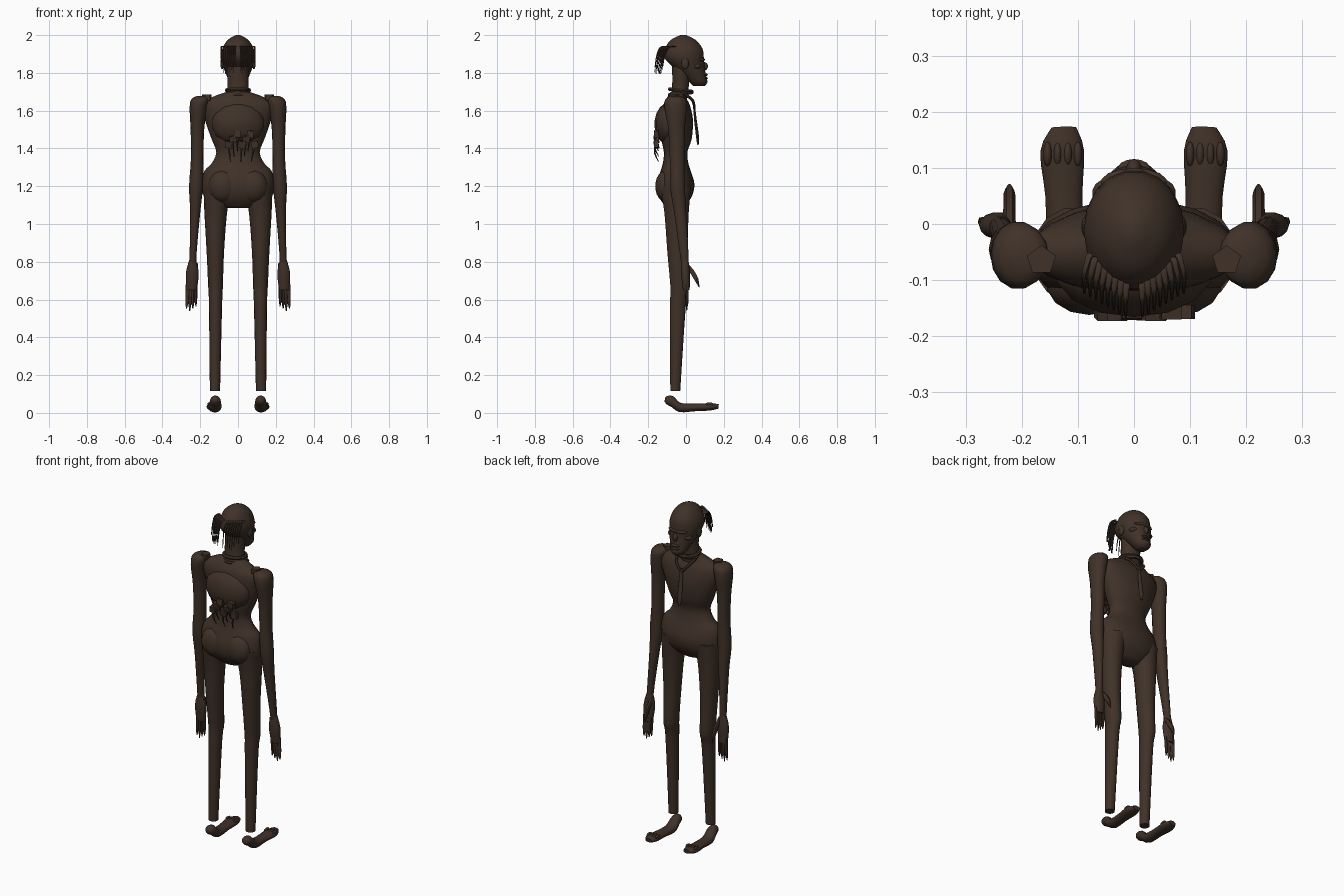
import bpy, math, random
from mathutils import Vector, Matrix

cube = bpy.data.objects.get("Cube")
if cube:
    bpy.data.objects.remove(cube, do_unlink=True)
random.seed(4)

skin = bpy.data.materials.new("dark brown")
skin.use_nodes = True
brown = (0.05, 0.031, 0.021, 1)
skin.diffuse_color = brown
skin.node_tree.nodes["Principled BSDF"].inputs["Base Color"].default_value = brown


def finish(obj, name, angle=50):
    """Name, colour and smooth an object."""
    obj.name = name
    obj.data.materials.clear()
    obj.data.materials.append(skin)
    bpy.ops.object.select_all(action='DESELECT')
    obj.select_set(True)
    bpy.context.view_layer.objects.active = obj
    bpy.ops.object.shade_smooth_by_angle(angle=math.radians(angle))
    return obj


def spline(rows, steps):
    """Pass a smooth curve through rows of numbers."""
    rows = [Vector(r) for r in rows]
    out = []
    for i in range(len(rows) - 1):
        a, b = rows[max(i - 1, 0)], rows[i]
        c, d = rows[i + 1], rows[min(i + 2, len(rows) - 1)]
        for s in range(steps):
            t = s / steps
            out.append(b + (c - a) * (t / 2)
                       + (a * 2 - b * 5 + c * 4 - d) * (t * t / 2)
                       + (b * 3 - a - c * 3 + d) * (t ** 3 / 2))
    return out + [rows[-1]]


def loft(name, rows, sides=14, steps=3, level=False, power=1):
    """Skin ellipses (x, y, z, radius, depth); level keeps the rings flat."""
    rings = spline(rows, steps)
    way = Vector(rows[-1][:3]) - Vector(rows[0][:3])
    turn = Matrix.Identity(3) if level else way.to_track_quat('Z', 'Y').to_matrix()
    soft = lambda v: math.copysign(abs(v) ** power, v)
    verts, faces = [], []
    for x, y, z, rx, ry in rings:
        for k in range(sides):
            a = math.tau * k / sides
            verts.append(Vector((x, y, z)) + turn @ Vector(
                (soft(math.cos(a)) * rx, soft(math.sin(a)) * ry, 0)))
    for i in range(len(rings) - 1):
        for k in range(sides):
            n = (k + 1) % sides
            faces.append((i * sides + k, i * sides + n,
                          (i + 1) * sides + n, (i + 1) * sides + k))
    faces.append(tuple(reversed(range(sides))))
    faces.append(tuple(range(len(verts) - sides, len(verts))))
    if level and way.z < 0:
        faces = [f[::-1] for f in faces]
    mesh = bpy.data.meshes.new(name)
    mesh.from_pydata(verts, [], faces)
    obj = bpy.data.objects.new(name, mesh)
    bpy.context.collection.objects.link(obj)
    return finish(obj, name)


def ball(name, place, size, tilt=(0, 0, 0)):
    bpy.ops.mesh.primitive_uv_sphere_add(segments=14, ring_count=9, location=place, rotation=tilt)
    obj = bpy.context.object
    obj.scale = size
    return finish(obj, name)


def box(name, place, size, tilt=(0, 0, 0)):
    bpy.ops.mesh.primitive_cube_add(size=1, location=place, rotation=tilt)
    obj = bpy.context.object
    obj.scale = size
    return finish(obj, name, 20)


def cord(name, points, thick, end=None):
    """Round cord through points, tapering to the end thickness."""
    end = thick if end is None else end
    last = len(points) - 1
    rows = []
    for i, p in enumerate(points):
        r = thick + (end - thick) * i / last
        rows.append((*p, r, r))
    return loft(name, rows, sides=6)


# Trunk
loft("torso", [(0, -.06, 1.085, .07, .04), (0, -.057, 1.14, .175, .085),
               (0, -.055, 1.21, .19, .1), (0, -.055, 1.28, .178, .08),
               (0, -.055, 1.32, .14, .068), (0, -.055, 1.38, .115, .062),
               (0, -.05, 1.45, .14, .08), (0, -.045, 1.55, .175, .082),
               (0, -.05, 1.63, .19, .07), (0, -.05, 1.67, .14, .05),
               (0, -.04, 1.7, .06, .04)], sides=20, level=True)
ball("back_hump", (0, -.085, 1.53), (.143, .082, .115))
loft("neck", [(0, -.045, 1.65, .075, .05), (0, -.03, 1.72, .056, .045),
              (0, -.025, 1.84, .06, .05)], level=True)

# Head
loft("head", [(0, .068, 1.73, .025, .03), (0, .066, 1.75, .045, .048),
              (0, .045, 1.785, .06, .062), (0, .015, 1.83, .077, .085),
              (0, -.01, 1.88, .09, .106), (0, -.012, 1.93, .082, .1),
              (0, -.015, 1.975, .054, .066), (0, -.015, 2, .012, .015)],
     sides=18, level=True)
ball("nose", (0, .098, 1.835), (.014, .018, .022))
ball("brow", (0, .075, 1.87), (.06, .025, .014))
for z in (1.772, 1.79):
    ball("lip", (0, .098, z), (.03, .018, .008))

# Neck rings and hanging pendant
for z, tilt in ((1.69, .1), (1.708, -.1)):
    bpy.ops.mesh.primitive_torus_add(major_radius=.06, minor_radius=.01, major_segments=18,
                                     minor_segments=6, location=(0, -.028, z), rotation=(tilt, 0, 0))
    finish(bpy.context.object, "neck_ring")
for s in (-1, 1):
    cord("pendant_cord", [(s * .06, -.01, 1.69), (s * .04, .035, 1.655), (0, .045, 1.61)], .008)
loft("pendant", [(0, .042, 1.63, .01, .006), (0, .05, 1.55, .013, .008),
                 (0, .06, 1.47, .015, .009), (0, .064, 1.42, .008, .006)], sides=6)

# Mirrored limbs
for s, side in ((1, "left_"), (-1, "right_")):
    def limb(name, rows, **opts):
        return loft(side + name, [(s * r[0], *r[1:]) for r in rows], **opts)

    ball(side + "buttock", (s * .08, -.105, 1.2), (.078, .058, .085))
    limb("leg", [(.108, -.055, 1.2, .075, .085), (.118, -.05, 1.06, .06, .066),
                 (.12, -.045, .85, .046, .055), (.119, -.033, .67, .039, .051),
                 (.119, -.042, .58, .035, .043), (.122, -.057, .115, .027, .027)], level=True)
    limb("arm", [(.19, -.058, 1.678, .025, .025), (.2, -.056, 1.66, .048, .055),
                 (.21, -.055, 1.61, .046, .06), (.215, -.05, 1.5, .036, .045),
                 (.216, -.047, 1.35, .033, .04), (.222, -.045, 1.2, .037, .04),
                 (.226, -.033, 1.08, .028, .034), (.235, -.015, .9, .02, .026),
                 (.24, -.005, .79, .018, .02)], level=True)
    limb("hand", [(.24, -.005, .81, .018, .018), (.242, -.003, .74, .034, .024),
                  (.245, .002, .65, .027, .018)], level=True)
    for k in range(4):
        x = .222 + k * .015
        tip = .54 + abs(k - 2) * .012
        limb("finger", [(x, .002, .68, .009, .011), (x + .002, .005, .6, .008, .01),
                        (x + k * .002, .004, tip, .002, .003)], sides=6)
    limb("thumb", [(.222, -.005, .79, .011, .012), (.222, .03, .75, .011, .014),
                   (.222, .056, .705, .01, .012), (.222, .07, .665, .002, .002)], sides=6)
    limb("foot", [(.12, -.112, .07, .01, .01), (.12, -.1, .068, .024, .023),
                  (.12, -.07, .058, .03, .03), (.122, -.03, .028, .034, .025),
                  (.125, .05, .029, .033, .021), (.128, .13, .032, .039, .02),
                  (.125, .172, .034, .022, .012)])
    for k in range(4):
        ball(side + "toe", (s * (.1 + k * .018), .125, .045), (.008, .022, .011))
    ball(side + "ear", (s * .084, -.005, 1.85), (.01, .02, .03))
    ball(side + "cheek", (s * .05, .055, 1.835), (.025, .025, .016))
    # Five-sided shoulder plate
    bpy.ops.mesh.primitive_cylinder_add(vertices=5, radius=.027, depth=.03,
                                        location=(s * .165, -.065, 1.67))
    finish(bpy.context.object, side + "shoulder_stud", 20)

    # Hair strands
    for k in range(8):
        x = s * (.015 + k * .0105)
        y = -.105 + k * .007
        low = 1.79 + random.uniform(0, .05)
        out = -.165 + k * .006
        cord(side + "hair_strand", [(x * .9, y, 1.94), (x, (y + out) / 2, 1.935),
                                    (x, out + .01, 1.89), (x, out, low)], .006, .002)

# Charms and tassels on the back
for k in range(7):
    x = -.05 + k * .023
    z = 1.42 + (k % 3) * .028
    box("back_charm", (x, -.157, z), (.036, .025, .036),
        (random.uniform(-.3, .3), random.uniform(-.3, .3), 0))
    cord("back_tassel", [(x, -.16, z), (x * .9, -.165, z - .045),
                         (x * .8, -.145, z - .09)], .007, .002)
